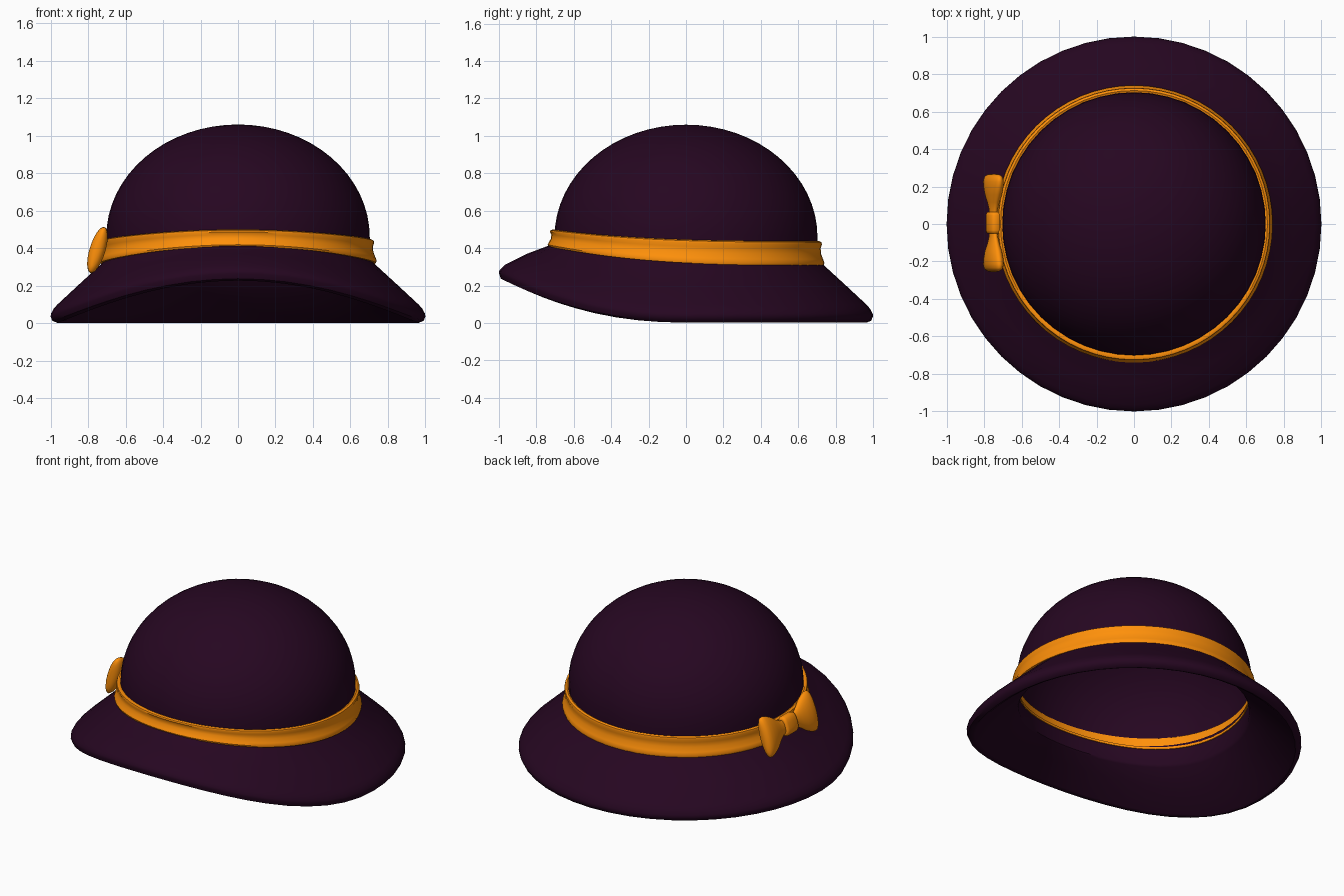
import bpy, bmesh, math
from mathutils import Matrix, Vector

if "Cube" in bpy.data.objects:
    bpy.data.objects.remove(bpy.data.objects["Cube"])


def material(name, color):
    m = bpy.data.materials.new(name)
    m.diffuse_color = color
    m.use_nodes = True
    m.node_tree.nodes["Principled BSDF"].inputs["Base Color"].default_value = m.diffuse_color
    return m


felt = material("plum_felt", (0.019, 0.002, 0.015, 1))
ribbon = material("orange_ribbon", (1.0, 0.28, 0.003, 1))


def finish(name, bm, mat, angle=45):
    bmesh.ops.remove_doubles(bm, verts=bm.verts, dist=1e-4)
    bmesh.ops.recalc_face_normals(bm, faces=bm.faces)
    me = bpy.data.meshes.new(name)
    bm.to_mesh(me)
    bm.free()
    ob = bpy.data.objects.new(name, me)
    bpy.context.collection.objects.link(ob)
    me.materials.append(mat)
    bpy.ops.object.select_all(action='DESELECT')
    ob.select_set(True)
    bpy.context.view_layer.objects.active = ob
    bpy.ops.object.shade_smooth_by_angle(angle=math.radians(angle))
    return ob


def bridge(bm, rings, closed=False):
    n = len(rings[0])
    pairs = list(zip(rings, rings[1:])) + ([(rings[-1], rings[0])] if closed else [])
    for a, b in pairs:
        for i in range(n):
            j = (i + 1) % n
            bm.faces.new((a[i], a[j], b[j], b[i]))


def brim_rise(s):
    return max(0, -s) ** 2.2


def band_rise(s):
    return ((1 - s) / 2) ** 3


def revolve(name, profile, mat, rise, closed=False, seg=64):
    """Spin (radius, height, front lift) points; the front is turned up by the lift."""
    bm = bmesh.new()
    rings = []
    for r, z, lift in profile:
        ring = []
        for i in range(seg):
            a = 2 * math.pi * i / seg
            s = math.sin(a)
            ring.append(bm.verts.new((r * math.cos(a), r * s, z + lift * rise(s))))
        rings.append(ring)
    bridge(bm, rings, closed)
    return finish(name, bm, mat)


def dome(radius, height, base=0.46, n=16):
    return [(radius * math.sin(math.pi / 2 * i / n),
             base + height * math.cos(math.pi / 2 * i / n), 0) for i in range(n + 1)]


# thin crown shell flowing into a thick brim turned up at the front
brim = [(0.703, 0.40, 0.04), (0.707, 0.345, 0.085), (0.73, 0.315, 0.10),
        (0.85, 0.205, 0.165), (0.965, 0.098, 0.215), (0.985, 0.075, 0.22),
        (0.998, 0.05, 0.23), (1.0, 0.035, 0.23), (0.99, 0.012, 0.225),
        (0.965, 0.002, 0.225), (0.945, 0.012, 0.22), (0.80, 0.145, 0.15),
        (0.70, 0.232, 0.10), (0.69, 0.25, 0.09), (0.69, 0.39, 0.05)]
revolve("felt_hat", dome(0.703, 0.60) + brim, felt, brim_rise, seg=48)

# ribbon band around the crown, with a raised lip at both edges
band = [(0.695, 0.430), (0.712, 0.438), (0.724, 0.432), (0.727, 0.42), (0.720, 0.40),
        (0.722, 0.37), (0.733, 0.34), (0.740, 0.322), (0.736, 0.308), (0.695, 0.31)]
revolve("ribbon_band", [(r, z, 0.10 - (z - 0.31) / 0.12 * 0.036) for r, z in band],
        ribbon, band_rise, closed=True)

# thin ribbon edge showing inside the crown
inner = [(0.684, 0.355), (0.684, 0.37), (0.695, 0.37), (0.695, 0.355)]
revolve("inner_ribbon_edge", [(r, z, 0.08) for r, z in inner], ribbon,
        brim_rise, closed=True)


# bow: superelliptic sections strung along y, leaning with the band
LEAN = (Matrix.Translation((-0.75, 0.006, 0.39)) @ Matrix.Rotation(math.radians(17), 4, 'Y'))


def loft(name, stations, power=1.0, n=32):
    bm = bmesh.new()
    rings = []
    for y, hx, hz in stations:
        ring = []
        for i in range(n):
            a = 2 * math.pi * i / n
            c, s = math.cos(a), math.sin(a)
            p = Vector((hx * math.copysign(abs(c) ** power, c), y,
                        hz * math.copysign(abs(s) ** power, s)))
            ring.append(bm.verts.new(LEAN @ p))
        rings.append(ring)
    bridge(bm, rings)
    bm.faces.new(rings[0])
    bm.faces.new(rings[-1])
    return finish(name, bm, ribbon, 60)


lobe = [(0.03, 0.02, 0.038), (0.07, 0.02, 0.045), (0.11, 0.027, 0.068),
        (0.15, 0.037, 0.098), (0.19, 0.042, 0.119), (0.22, 0.042, 0.128),
        (0.24, 0.037, 0.126), (0.251, 0.029, 0.115), (0.258, 0.018, 0.088),
        (0.261, 0.008, 0.05)]
for side, label in ((1, "back"), (-1, "front")):
    loft("bow_lobe_" + label, [(side * y, hx, hz) for y, hx, hz in lobe])

# knot in the middle of the bow
loft("bow_knot", [(-0.058, 0.024, 0.048), (-0.054, 0.031, 0.057), (-0.04, 0.035, 0.062),
                  (0.04, 0.035, 0.062), (0.054, 0.031, 0.057), (0.058, 0.024, 0.048)], 0.75)
